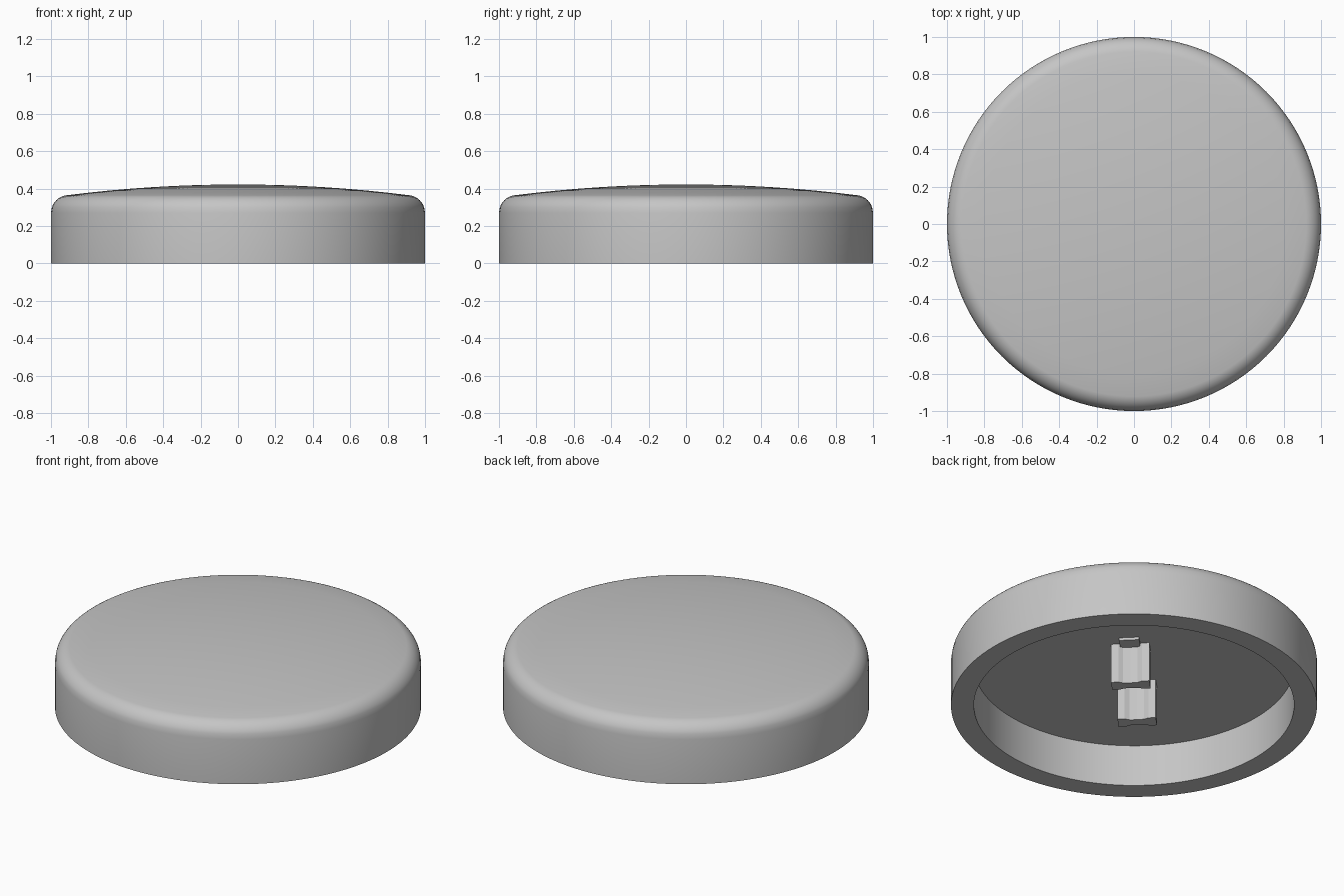
import bpy, bmesh, math
from mathutils import Matrix, Vector

default = bpy.data.objects.get("Cube")
if default:
    bpy.data.objects.remove(default, do_unlink=True)

grey = bpy.data.materials.new("light_grey_plastic")
grey.use_nodes = True
grey.diffuse_color = (0.56, 0.56, 0.56, 1)
grey.node_tree.nodes["Principled BSDF"].inputs["Base Color"].default_value = (0.56, 0.56, 0.56, 1)


def finish(name, bm, smooth=False):
    bmesh.ops.recalc_face_normals(bm, faces=bm.faces)
    mesh = bpy.data.meshes.new(name)
    bm.to_mesh(mesh)
    bm.free()
    obj = bpy.data.objects.new(name, mesh)
    bpy.context.collection.objects.link(obj)
    mesh.materials.append(grey)
    if smooth:
        bpy.ops.object.select_all(action="DESELECT")
        obj.select_set(True)
        bpy.context.view_layer.objects.active = obj
        bpy.ops.object.shade_smooth_by_angle(angle=math.radians(30))
    return obj


def lathe(name, profile, steps):
    bm = bmesh.new()
    verts = [bm.verts.new((r, 0, z)) for r, z in profile]
    edges = [bm.edges.new(pair) for pair in zip(verts, verts[1:])]
    bmesh.ops.spin(bm, geom=verts + edges, cent=(0, 0, 0), axis=(0, 0, 1),
                   angle=math.tau, steps=steps)
    bmesh.ops.remove_doubles(bm, verts=bm.verts, dist=0.0005)
    return finish(name, bm, smooth=True)


def extrude(name, outline, bottom, top, turn):
    bm = bmesh.new()
    face = bm.faces.new([bm.verts.new((x, y, bottom)) for x, y in outline])
    grown = bmesh.ops.extrude_face_region(bm, geom=[face])["geom"]
    bmesh.ops.translate(bm, vec=Vector((0, 0, top - bottom)),
                        verts=[v for v in grown if isinstance(v, bmesh.types.BMVert)])
    bmesh.ops.rotate(bm, cent=(0, 0, 0), matrix=Matrix.Rotation(turn, 3, "Z"), verts=bm.verts)
    return finish(name, bm)


# Hollow round cap: recess, rim, wall, rounded shoulder and shallow dome
CEILING = 0.25
profile = [(0, CEILING), (0.875, CEILING), (0.875, 0), (1, 0), (1, 0.27)]
for i in range(1, 9):
    a = math.radians(10 + 70 * i / 8)
    profile.append((0.905 + 0.095 * math.cos(a), 0.27 + 0.095 * math.sin(a)))
edge_r, edge_z = profile[-1]
for i in range(1, 9):
    r = edge_r * (1 - i / 8)
    profile.append((r, 0.422 - (0.422 - edge_z) * (r / edge_r) ** 2))
lathe("cap_shell", profile, 128)

# Thin mounting plate on the recess ceiling, set diagonally
TURN = math.radians(45)
extrude("mounting_plate", [(-0.31, -0.055), (0.31, -0.055), (0.31, 0.055), (-0.31, 0.055)],
        CEILING - 0.016, CEILING + 0.01, TURN)

# Two waisted prongs below the plate
side = [(0.042, -0.105), (0.042, -0.065), (0.03, -0.04), (0.027, 0),
        (0.03, 0.04), (0.042, 0.065), (0.042, 0.105)]
section = side + [(-x, -y) for x, y in side]
for name, offset in (("left_prong", 0.202), ("right_prong", -0.202)):
    extrude(name, [(x + offset, y) for x, y in section], 0.01, CEILING + 0.01, TURN)
